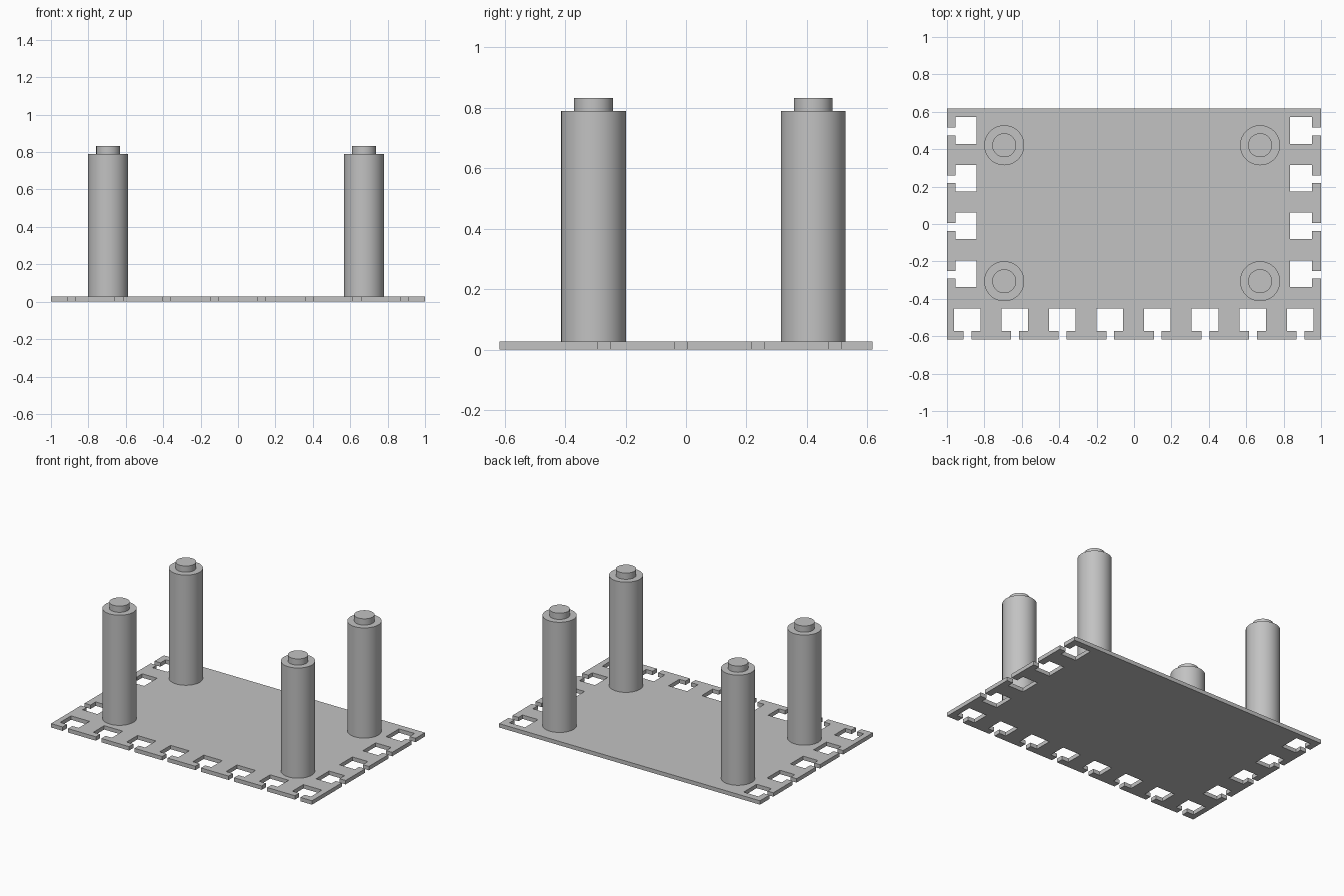
import bpy, bmesh, math

if "Cube" in bpy.data.objects:
    bpy.data.objects.remove(bpy.data.objects["Cube"])

grey = bpy.data.materials.new("light_grey")
grey.diffuse_color = (0.54, 0.54, 0.54, 1)
grey.use_nodes = True
grey.node_tree.nodes["Principled BSDF"].inputs["Base Color"].default_value = grey.diffuse_color

X, Y, T = 1.0, 0.618, 0.027          # plate half sizes and thickness
SLOT, WIN = 0.021, 0.071             # half widths of slot mouth and nut window
LIP, DEPTH = 0.047, 0.166            # slot mouth depth and full notch depth


def make_object(name, bm):
    bmesh.ops.recalc_face_normals(bm, faces=bm.faces[:])
    mesh = bpy.data.meshes.new(name)
    bm.to_mesh(mesh)
    bm.free()
    mesh.materials.append(grey)
    obj = bpy.data.objects.new(name, mesh)
    bpy.context.collection.objects.link(obj)
    return obj


def t_notch(c, wc, d):
    """T-shaped notch as (along, inward) points, walked in direction d."""
    return [(c - d * SLOT, 0), (c - d * SLOT, LIP), (wc - d * WIN, LIP), (wc - d * WIN, DEPTH),
            (wc + d * WIN, DEPTH), (wc + d * WIN, LIP), (c + d * SLOT, LIP), (c + d * SLOT, 0)]


# Plate outline, counter-clockwise, with notches on front, right and left edges
front = [-0.89 + 0.2543 * i for i in range(8)]
side = [-0.271 + 0.255 * i for i in range(4)]
outline = [(-X, -Y)]
for c in front:
    outline += [(a, -Y + n) for a, n in t_notch(c, c - 0.002, 1)]
outline.append((X, -Y))
for c in side:
    outline += [(X - n, a) for a, n in t_notch(c, c + 0.006, 1)]
outline += [(X, Y), (-X, Y)]
for c in reversed(side):
    outline += [(-X + n * 0.955, a) for a, n in t_notch(c, c + 0.006, -1)]

bm = bmesh.new()
base = bm.faces.new([bm.verts.new((x, y, 0)) for x, y in outline])
ext = bmesh.ops.extrude_face_region(bm, geom=[base], use_keep_orig=True)
top = [v for v in ext["geom"] if isinstance(v, bmesh.types.BMVert)]
bmesh.ops.translate(bm, verts=top, vec=(0, 0, T))
make_object("base_plate", bm)


# Stepped posts: thick column with a narrow pin on top
def post(name, x, y):
    profile = [(0.107, T), (0.107, 0.79), (0.064, 0.79), (0.064, 0.833)]
    n = 64
    bm = bmesh.new()
    rings = [[bm.verts.new((x + r * math.cos(2 * math.pi * i / n),
                            y + r * math.sin(2 * math.pi * i / n), z)) for i in range(n)]
             for r, z in profile]
    for a, b in zip(rings, rings[1:]):
        for i in range(n):
            j = (i + 1) % n
            bm.faces.new((a[i], a[j], b[j], b[i]))
    bm.faces.new(rings[0][::-1])
    bm.faces.new(rings[-1])
    obj = make_object(name, bm)
    bpy.ops.object.select_all(action='DESELECT')
    obj.select_set(True)
    bpy.context.view_layer.objects.active = obj
    bpy.ops.object.shade_smooth_by_angle(angle=math.radians(30))


for xn, x in (("left", -0.694), ("right", 0.674)):
    for yn, y in (("front", -0.306), ("back", 0.421)):
        post(f"post_{yn}_{xn}", x, y)
